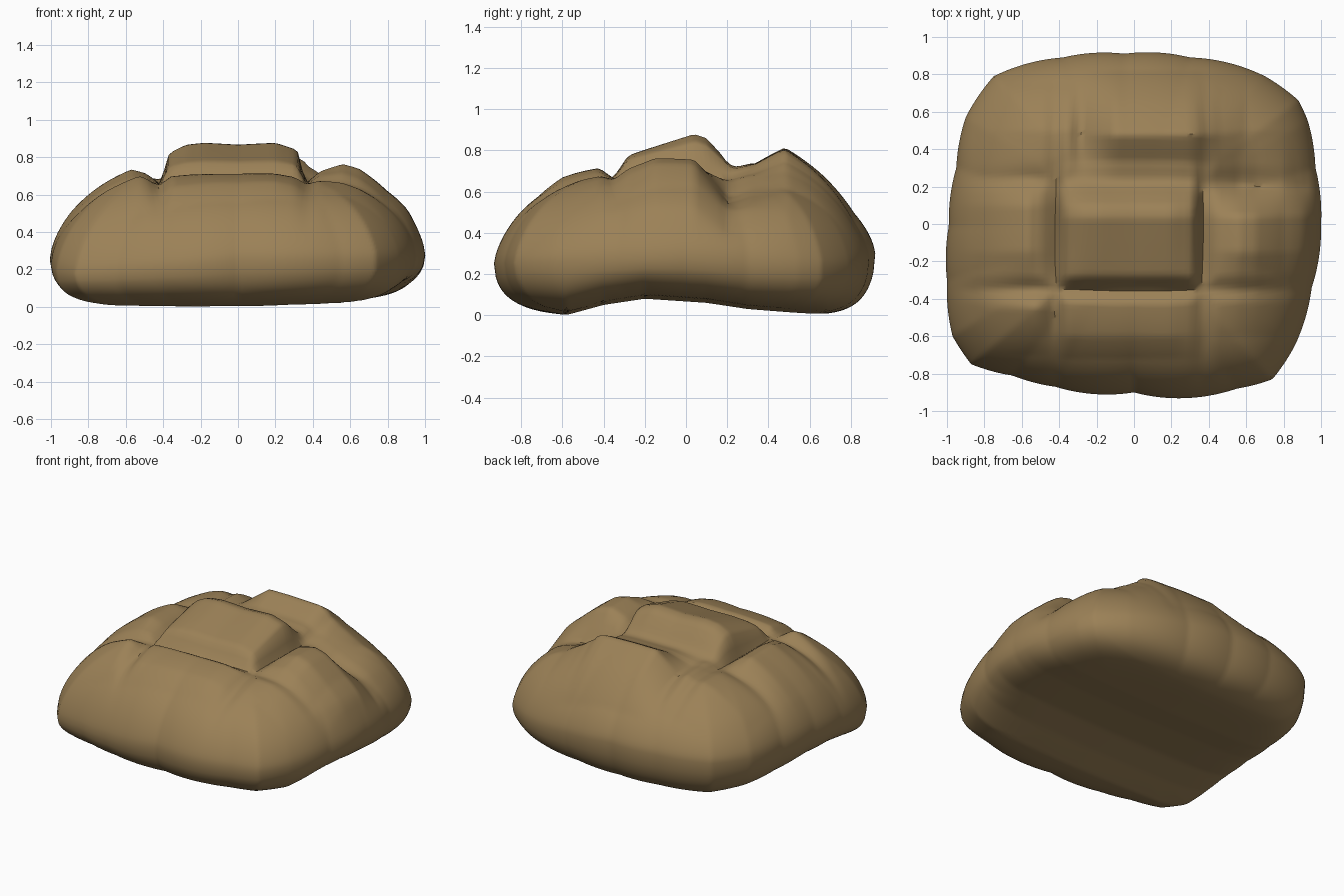
import bpy
import bmesh
import math

cube = bpy.data.objects.get("Cube")
if cube:
    bpy.data.objects.remove(cube, do_unlink=True)

CELLS = 96
HALF_DEPTH = 0.9

# Plan outline, anticlockwise from the right side
OUTLINE = [(-.99, -.01), (-1, -.3), (-.97, -.6), (-.87, -.75), (-.65, -.81), (-.42, -.87),
           (0, -.9), (.55, -.88), (.74, -.83), (.86, -.65), (.95, -.34), (1, 0), (.97, .3),
           (.93, .55), (.88, .66), (.7, .79), (.3, .89), (-.05, .91), (-.38, .89),
           (-.75, .79), (-.9, .57), (-.95, .3), (-.99, .01)]
RADII = [(math.atan2(y, x), math.hypot(x, y)) for x, y in OUTLINE]


def ramp(t, points):
    """Straight-line interpolation through a short profile."""
    if t <= points[0][0]:
        return points[0][1]
    for (a, fa), (b, fb) in zip(points, points[1:]):
        if t <= b:
            return fa + (fb - fa) * (t - a) / (b - a)
    return points[-1][1]


# Raised lobes: profile across x (share) times profile along y (height)
LOBES = [
    # centre
    ([(-.41, 0), (-.38, .7), (-.28, .95), (-.18, 1), (0, .94), (.2, 1), (.32, .8), (.36, 0)],
     [(-.36, 0), (-.28, .08), (-.15, .12), (.04, .18), (.1, .16), (.2, .05), (.27, .02), (.34, 0)]),
    # left side
    ([(.36, 0), (.56, 1), (.65, 1), (.8, .5), (.92, .4), (1, 0)],
     [(-.6, 0), (-.36, .03), (-.15, .1), (.04, .09), (.2, -.08), (.35, -.04), (.5, 0)]),
    # right side
    ([(-1, 0), (-.85, .3), (-.57, 1), (-.42, 0)],
     [(-.36, 0), (-.15, .07), (.1, .07), (.25, 0)]),
    # back
    ([(-.29, 0), (-.1, 1), (.35, 1), (.45, .4), (.6, 0)],
     [(.22, 0), (.33, .04), (.48, .14), (.66, .07), (.82, 0)]),
    # back right corner
    ([(-.85, 0), (-.57, .8), (-.36, 1), (-.28, 0)],
     [(.22, 0), (.35, .03), (.5, .05), (.75, 0)]),
    # front
    ([(-.44, 0), (-.36, 1), (.2, 1), (.4, 0)],
     [(-.72, 0), (-.6, .03), (-.42, .03), (-.35, 0)]),
    # front right corner
    ([(-.85, 0), (-.53, 1), (-.42, 0)],
     [(-.7, 0), (-.45, .05), (-.34, 0)]),
]
UNDERSIDE = [(-.85, .02), (-.58, 0), (-.4, .05), (-.2, .08), (.1, .06), (.3, .03), (.68, 0)]


def groove(t, centre, width=.07):
    return max(0, 1 - abs(t - centre) / width)


def place(u, v):
    """Map a square grid point into the outline; also give its share of the radius."""
    s = max(abs(u), abs(v))
    if s < 1e-6:
        return 0, 0, 0
    spread = s * (1.3 - .3 * s * s)
    x, y = u / s, v / s * HALF_DEPTH
    reach = math.hypot(x, y)
    radius = ramp(math.atan2(y, x), RADII)
    scale = spread * (1 + (radius / reach - 1) * spread ** 2)
    return x * scale, y * scale, min(1, scale * reach / radius)


def rim_height(x, y):
    return .28 + .03 * y - .12 * max(0, x * y)


def top_height(x, y, share):
    dome = (1 - share ** 3.5) ** (.6 + .1 * y * y)
    rim = rim_height(x, y)
    z = rim + (.7 - rim) * dome
    z += sum(ramp(x, px) * ramp(y, py) for px, py in LOBES) * min(1, dome * 2)
    cut = max(groove(x, -.42), groove(x, .37), groove(y, -.35), .5 * groove(y, .24))
    return z - .03 * cut * dome ** 2


def bottom_height(x, y, share):
    floor = ramp(y, UNDERSIDE) + .03 * max(0, x)
    rim = rim_height(x, y)
    return rim - (rim - floor) * math.sqrt(1 - share ** 10)


# Crust body: an upper and a lower sheet welded at the rim
bm = bmesh.new()
for height in (top_height, bottom_height):
    sheet = bmesh.ops.create_grid(bm, x_segments=CELLS, y_segments=CELLS, size=1)
    for vert in sheet["verts"]:
        x, y, share = place(vert.co.x, vert.co.y)
        vert.co = (x, y, height(x, y, share))
bmesh.ops.remove_doubles(bm, verts=bm.verts, dist=.0005)
bmesh.ops.recalc_face_normals(bm, faces=bm.faces)

mesh = bpy.data.meshes.new("loaf")
bm.to_mesh(mesh)
bm.free()
loaf = bpy.data.objects.new("loaf", mesh)
bpy.context.collection.objects.link(loaf)

# Colour
colour = (.33, .22, .095, 1)
crust = bpy.data.materials.new("brown_crust")
crust.use_nodes = True
crust.diffuse_color = colour
crust.node_tree.nodes["Principled BSDF"].inputs["Base Color"].default_value = colour
mesh.materials.append(crust)

# Smooth shading with crisp creases
bpy.ops.object.select_all(action="DESELECT")
loaf.select_set(True)
bpy.context.view_layer.objects.active = loaf
bpy.ops.object.shade_smooth_by_angle(angle=math.radians(50))
